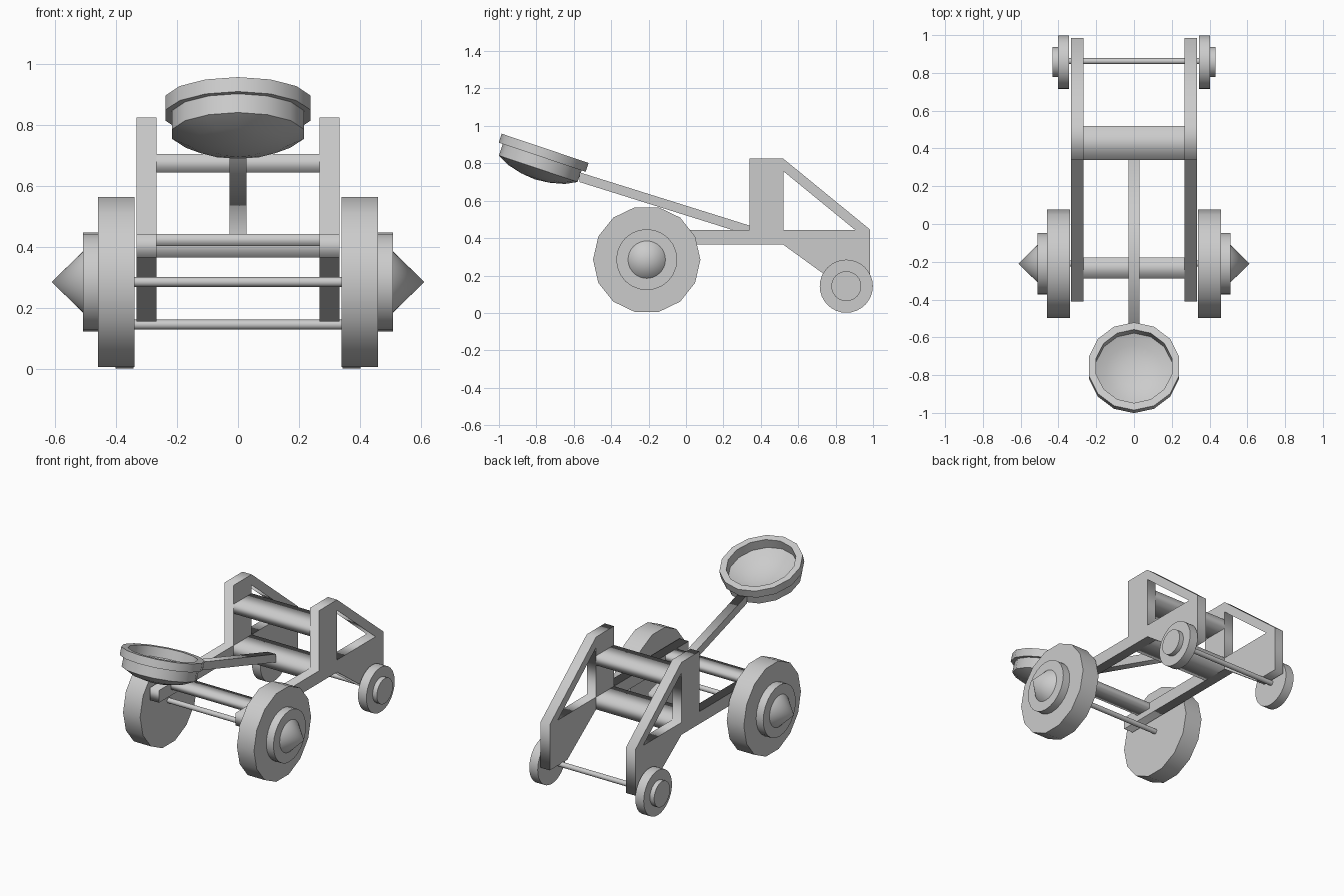
import bpy, bmesh
from math import pi, radians, sin, cos

if "Cube" in bpy.data.objects:
    bpy.data.objects.remove(bpy.data.objects["Cube"])


def prism(name, loops, x0, x1):
    """Extrude (y, z) outlines along x; a second outline cuts a hole."""
    cu = bpy.data.curves.new(name, 'CURVE')
    cu.dimensions = '2D'
    cu.fill_mode = 'BOTH'
    cu.extrude = (x1 - x0) / 2
    for pts in loops:
        sp = cu.splines.new('POLY')
        sp.points.add(len(pts) - 1)
        for p, (y, z) in zip(sp.points, pts):
            p.co = (y, z, 0, 1)
        sp.use_cyclic_u = True
    ob = bpy.data.objects.new(name, cu)
    bpy.context.collection.objects.link(ob)
    ob.location.x = (x0 + x1) / 2
    ob.rotation_euler = (pi / 2, 0, pi / 2)
    bpy.ops.object.select_all(action='DESELECT')
    ob.select_set(True)
    bpy.context.view_layer.objects.active = ob
    bpy.ops.object.convert(target='MESH')


def bar(name, y0, y1, z0, z1, half):
    prism(name, [[(y0, z0), (y1, z0), (y1, z1), (y0, z1)]], -half, half)


def lathe(name, profile, n, loc, rot, start=0.0):
    """Revolve (radius, height) points about local z."""
    bm = bmesh.new()
    rings = []
    for r, h in profile:
        if r == 0:
            rings.append([bm.verts.new((0, 0, h))] * n)
        else:
            rings.append([bm.verts.new((r * cos(start + 2 * pi * i / n),
                                        r * sin(start + 2 * pi * i / n), h)) for i in range(n)])
    for a, b in zip(rings, rings[1:]):
        for i in range(n):
            j = (i + 1) % n
            bm.faces.new(list(dict.fromkeys((a[i], a[j], b[j], b[i]))))
    bmesh.ops.recalc_face_normals(bm, faces=bm.faces)
    me = bpy.data.meshes.new(name)
    bm.to_mesh(me)
    bm.free()
    ob = bpy.data.objects.new(name, me)
    bpy.context.collection.objects.link(ob)
    ob.location, ob.rotation_euler = loc, rot
    bpy.ops.object.select_all(action='DESELECT')
    ob.select_set(True)
    bpy.context.view_layer.objects.active = ob
    bpy.ops.object.shade_smooth_by_angle(angle=radians(32))


def disc(r, h0, h1):
    return [(0, h0), (r, h0), (r, h1), (0, h1)]


# Side frames: rail, post, brace and rear foot, with a triangular opening
outline = [(-0.41, 0.365), (0.52, 0.365), (0.81, 0.155), (0.985, 0.155), (0.985, 0.445),
           (0.52, 0.825), (0.34, 0.825), (0.34, 0.443), (-0.41, 0.443)]
opening = [(0.52, 0.758), (0.905, 0.443), (0.52, 0.443)]
for side, s in (("left", -1), ("right", 1)):
    xs = sorted((s * 0.268, s * 0.333))
    prism(side + "_frame", [outline, opening], *xs)

    # Wheels, hubs and pointed caps, turned to face outwards
    rot = (0, s * pi / 2, 0)
    front, rear = (0, -0.21, 0.285), (0, 0.857, 0.143)
    lathe(side + "_front_wheel", disc(0.287, 0.34, 0.46), 14, front, rot, pi / 2)
    lathe(side + "_front_hub", disc(0.163, 0.46, 0.51), 24, front, rot)
    lathe(side + "_front_cap", [(0, 0.51), (0.1, 0.51), (0, 0.612)], 32, front, rot)
    lathe(side + "_rear_wheel", disc(0.142, 0.343, 0.402), 32, rear, rot)
    lathe(side + "_rear_hub", disc(0.08, 0.402, 0.432), 24, rear, rot)

# Axles
lathe("front_axle", disc(0.016, -0.345, 0.345), 16, (0, -0.21, 0.285), (0, pi / 2, 0))
lathe("rear_axle", disc(0.016, -0.345, 0.345), 16, (0, 0.862, 0.145), (0, pi / 2, 0))

# Cross members
bar("front_crossbar", -0.288, -0.178, 0.403, 0.443, 0.268)
bar("lower_crossbeam", 0.34, 0.52, 0.365, 0.443, 0.268)
bar("upper_crossbeam", 0.34, 0.52, 0.645, 0.705, 0.268)

# Throwing arm
prism("throwing_arm", [[(0.34, 0.415), (0.34, 0.467), (-0.57, 0.752), (-0.57, 0.7)]], -0.028, 0.028)

# Tilted bucket: dished floor, inner wall, rim, lower band, domed base
bucket = [(0, -0.12), (0.08, -0.113), (0.15, -0.092), (0.205, -0.06), (0.205, 0),
          (0.245, 0), (0.245, -0.05), (0.222, -0.05), (0.222, -0.115),
          (0.16, -0.147), (0.08, -0.167), (0, -0.175)]
lathe("bucket", bucket, 14, (0, -0.753, 0.88), (radians(-18.6), 0, 0), pi / 2)
